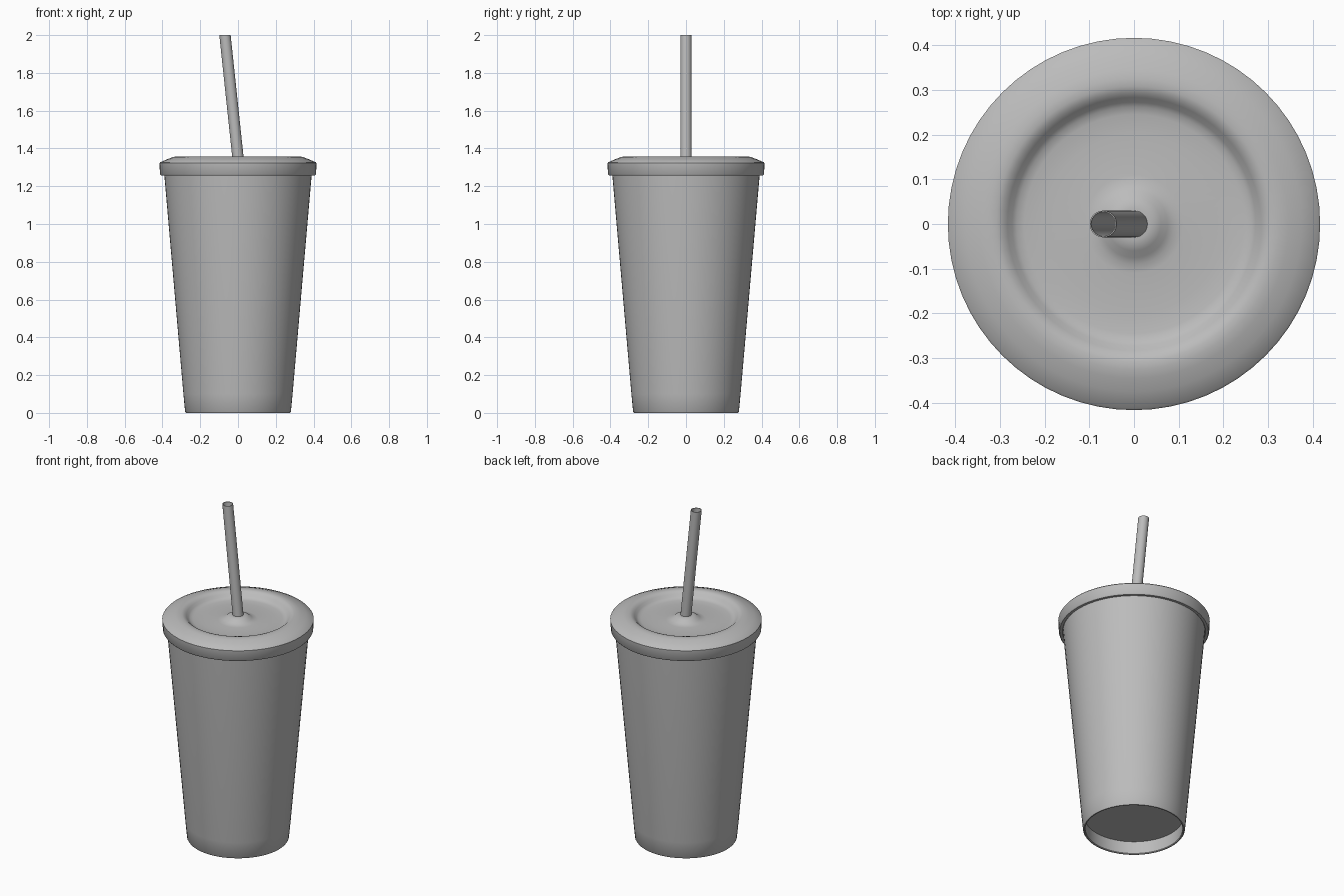
import bpy, bmesh, math

if "Cube" in bpy.data.objects:
    bpy.data.objects.remove(bpy.data.objects["Cube"])

grey = bpy.data.materials.new("plain_grey")
grey.diffuse_color = (0.5, 0.5, 0.5, 1)
grey.use_nodes = True
grey.node_tree.nodes["Principled BSDF"].inputs["Base Color"].default_value = grey.diffuse_color


def finish(name, bm, angle=35):
    bmesh.ops.recalc_face_normals(bm, faces=bm.faces)
    mesh = bpy.data.meshes.new(name)
    bm.to_mesh(mesh)
    bm.free()
    ob = bpy.data.objects.new(name, mesh)
    bpy.context.collection.objects.link(ob)
    mesh.materials.append(grey)
    bpy.ops.object.select_all(action='DESELECT')
    ob.select_set(True)
    bpy.context.view_layer.objects.active = ob
    bpy.ops.object.shade_smooth_by_angle(angle=math.radians(angle))
    return ob


def lathe(name, profile, sides=64, closed=False, angle=35):
    """Revolve (radius, z) points around z; radius 0 becomes a pole."""
    bm = bmesh.new()
    rings = []
    for r, z in profile:
        if r == 0:
            rings.append([bm.verts.new((0, 0, z))] * sides)
        else:
            rings.append([bm.verts.new((r * math.cos(math.tau * i / sides),
                                        r * math.sin(math.tau * i / sides), z))
                          for i in range(sides)])
    pairs = list(zip(rings, rings[1:]))
    if closed:
        pairs.append((rings[-1], rings[0]))
    for a, b in pairs:
        for i in range(sides):
            j = (i + 1) % sides
            quad = list(dict.fromkeys((a[i], a[j], b[j], b[i])))
            bm.faces.new(quad)
    return finish(name, bm, angle)


# Tapered cup with a recessed underside
lathe("cup", [(0, 0.08), (0.271, 0.08), (0.267, 0.004), (0.270, 0),
              (0.276, 0), (0.280, 0.006), (0.289, 0.10), (0.391, 1.27),
              (0.392, 1.30), (0.375, 1.30), (0.275, 0.10), (0, 0.10)])

# Lid: overhanging rim, sloped shoulder, sunken centre and straw collar
lathe("lid", [(0.385, 1.30), (0.388, 1.262), (0.393, 1.257), (0.408, 1.257),
              (0.413, 1.264), (0.416, 1.322), (0.412, 1.327), (0.375, 1.343),
              (0.345, 1.354), (0.325, 1.358), (0.308, 1.358), (0.295, 1.354),
              (0.283, 1.344), (0.272, 1.332), (0.262, 1.325), (0.245, 1.321),
              (0.20, 1.320), (0.11, 1.320), (0.09, 1.323), (0.075, 1.330),
              (0.06, 1.341), (0.047, 1.347), (0.035, 1.349), (0, 1.349)])

# Leaning hollow straw, cut level at the top
straw = lathe("straw", [(0.030, 1.20), (0.030, 2.0), (0.027, 2.0), (0.027, 1.20)],
              sides=24, closed=True)
for v in straw.data.vertices:
    v.co.x -= (v.co.z - 1.35) * 0.106
